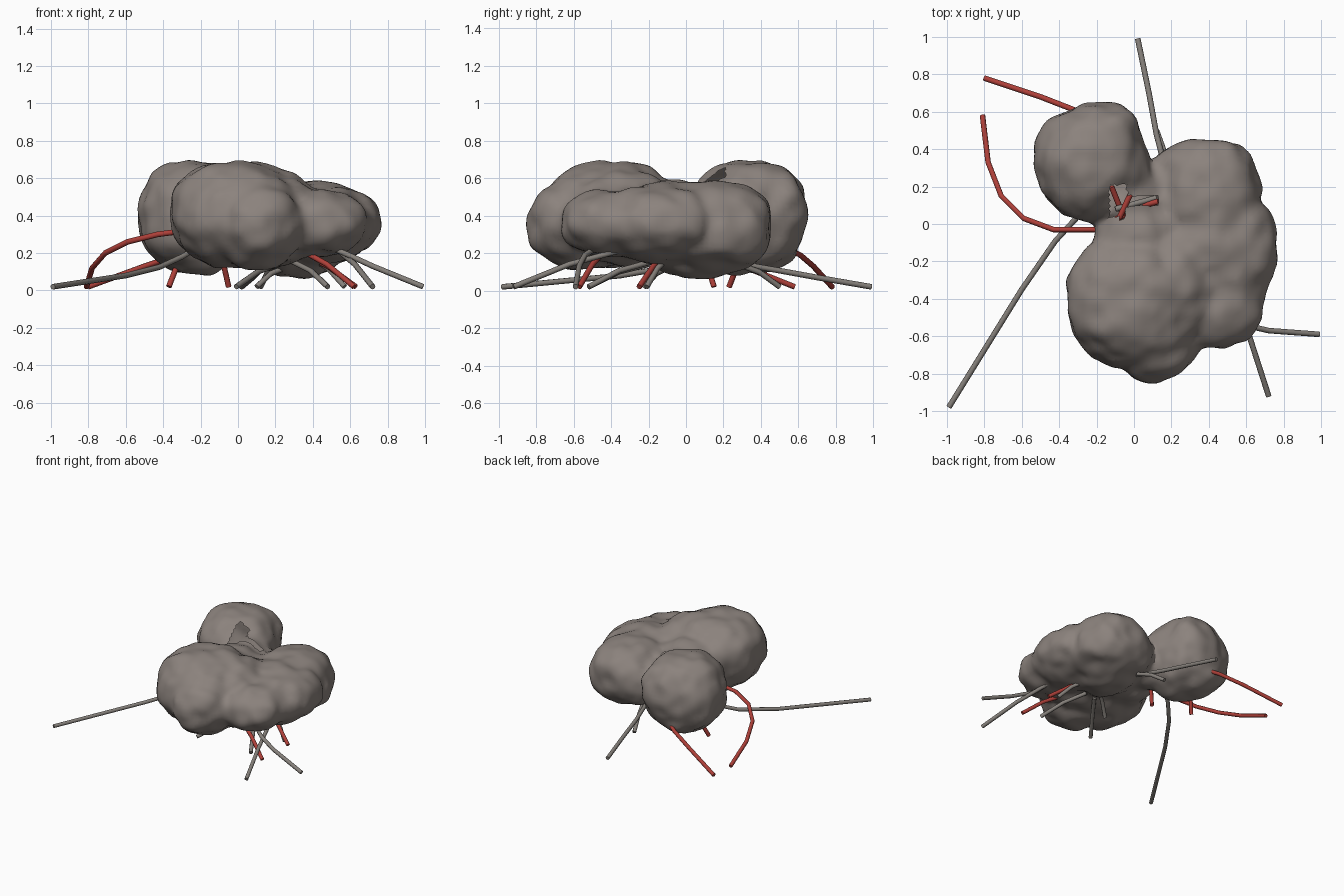
import bpy
import bmesh
from math import radians
from mathutils import Matrix, Vector, noise

cube = bpy.data.objects.get("Cube")
if cube:
    bpy.data.objects.remove(cube, do_unlink=True)


def material(name, rgb):
    mat = bpy.data.materials.new(name)
    mat.use_nodes = True
    mat.diffuse_color = (*rgb, 1)
    node = next(n for n in mat.node_tree.nodes if n.type == "BSDF_PRINCIPLED")
    node.inputs["Base Color"].default_value = (*rgb, 1)
    return mat


STONE = material("warm stone", (0.26, 0.225, 0.205))
GREY = material("tube grey", (0.24, 0.22, 0.2))
RED = material("dull red", (0.42, 0.05, 0.04))


def make_object(name, mesh, mat):
    obj = bpy.data.objects.new(name, mesh)
    bpy.context.collection.objects.link(obj)
    mesh.materials.clear()
    mesh.materials.append(mat)
    return obj


# Rock lobes: centre, radii, turn about z in degrees, squareness (2 is round)
lobes = [
    ((-0.23, 0.33, 0.395), (0.29, 0.30, 0.30), 20, 2.3),
    ((-0.17, 0.42, 0.42), (0.20, 0.22, 0.24), 0, 2.5),
    ((-0.01, -0.41, 0.41), (0.34, 0.35, 0.28), 0, 2.3),
    ((0.09, -0.57, 0.36), (0.25, 0.28, 0.24), 20, 2),
    ((0.20, -0.33, 0.39), (0.25, 0.32, 0.25), 0, 2),
    ((0.42, -0.13, 0.36), (0.35, 0.36, 0.21), 0, 2),
    ((0.39, 0.15, 0.34), (0.28, 0.31, 0.23), -10, 2.3),
    ((0.25, 0.24, 0.33), (0.18, 0.18, 0.19), 0, 2),
    ((0.42, -0.37, 0.36), (0.27, 0.30, 0.17), 20, 2.2),
    ((0.29, 0.03, 0.26), (0.22, 0.28, 0.20), 0, 2),
    ((0.02, -0.08, 0.37), (0.23, 0.25, 0.22), 0, 2),
    ((0.02, 0.13, 0.36), (0.18, 0.18, 0.19), 0, 2),
]
bm = bmesh.new()
for centre, radii, turn, power in lobes:
    place = (Matrix.Translation(centre) @ Matrix.Rotation(radians(turn), 4, "Z")
             @ Matrix.Diagonal((*radii, 1)))
    ball = bmesh.ops.create_icosphere(bm, subdivisions=4, radius=1)
    for v in ball["verts"]:
        size = sum(abs(c) ** power for c in v.co) ** (1 / power)
        v.co = place @ (v.co / size)
mesh = bpy.data.meshes.new("lobes")
bm.to_mesh(mesh)
bm.free()
rock = make_object("rock_body", mesh, STONE)

# Fuse the lobes into a single skin
fuse = rock.modifiers.new("fuse", "REMESH")
fuse.mode = "VOXEL"
fuse.voxel_size = 0.028
soften = rock.modifiers.new("soften", "SMOOTH")
soften.factor = 0.5
soften.iterations = 12
graph = bpy.context.evaluated_depsgraph_get()
skin = bpy.data.meshes.new_from_object(rock.evaluated_get(graph))
rock.modifiers.clear()
rock.data = skin
skin.materials.clear()
skin.materials.append(STONE)

# Lumpy weathering, then a ragged opening on top of the neck
bm = bmesh.new()
bm.from_mesh(skin)
bm.normal_update()
moves = []
for v in bm.verts:
    lump = 0.022 * noise.noise(v.co * 5) + 0.016 * noise.noise(v.co * 10)
    moves.append(v.normal * (lump + 0.008))
for v, move in zip(bm.verts, moves):
    v.co += move


def in_opening(face):
    c = face.calc_center_median()
    wide = -0.13 < c.x < -0.04 and 0.03 < c.y < 0.21
    arm = -0.05 < c.x < 0.13 and 0.09 < c.y < 0.15
    return face.normal.z > 0 and c.z > 0.35 and (wide or arm)


bmesh.ops.delete(bm, geom=[f for f in bm.faces if in_opening(f)], context="FACES")
bm.to_mesh(skin)
bm.free()
bpy.context.view_layer.objects.active = rock
rock.select_set(True)
bpy.ops.object.shade_smooth_by_angle(angle=radians(35))
rock.select_set(False)


# Jointed tubes, each a straight-sided bevelled path
def tube(name, points, mat):
    curve = bpy.data.curves.new(name, "CURVE")
    curve.dimensions = "3D"
    curve.bevel_depth = 0.015
    curve.bevel_resolution = 2
    curve.use_fill_caps = True
    path = curve.splines.new("POLY")
    path.points.add(len(points) - 1)
    for p, co in zip(path.points, points):
        p.co = (*co, 1)
    make_object(name, curve, mat)


tube("red_side_arc", [(-0.05, 0.05, 0.38), (-0.2, -0.03, 0.33), (-0.43, -0.03, 0.3),
                      (-0.59, 0.03, 0.26), (-0.71, 0.15, 0.2), (-0.78, 0.33, 0.12),
                      (-0.81, 0.58, 0.02)], RED)
tube("red_back_arc", [(-0.15, 0.5, 0.24), (-0.32, 0.61, 0.19), (-0.5, 0.68, 0.13),
                      (-0.8, 0.78, 0.02)], RED)
tube("grey_long_tube", [(-0.2, 0.12, 0.24), (-0.3, 0.04, 0.18), (-0.42, -0.09, 0.125),
                        (-0.6, -0.35, 0.08), (-0.99, -0.98, 0.02)], GREY)
tube("grey_back_tube", [(0.18, 0.25, 0.15), (0.12, 0.48, 0.11), (0.08, 0.7, 0.07),
                        (0.02, 0.99, 0.02)], GREY)
tube("grey_left_tube", [(0.45, -0.45, 0.25), (0.59, -0.54, 0.19), (0.72, -0.57, 0.13),
                        (0.99, -0.59, 0.02)], GREY)


# Shorter tubes: start and foot, bowed slightly upward in the middle
def short_tube(name, start, foot, mat):
    a, b = Vector(start), Vector((*foot, 0.02))
    tube(name, [a, (a + b) / 2 + Vector((0, 0, 0.02)), b], mat)


shorts = [
    ((0.53, -0.33, 0.22), (0.72, -0.92), GREY),
    ((0.20, 0.28, 0.14), (0.12, 0.5), GREY),
    ((0.30, -0.2, 0.15), (0.48, -0.52), GREY),
    ((0.40, -0.1, 0.17), (0.57, -0.21), GREY),
    ((0.22, -0.2, 0.14), (-0.01, -0.52), GREY),
    ((0.25, -0.1, 0.12), (0.10, -0.22), GREY),
    ((0.33, -0.43, 0.22), (0.62, -0.57), RED),
    ((0.33, -0.1, 0.20), (0.63, -0.25), RED),
    ((-0.30, 0.3, 0.16), (-0.37, 0.23), RED),
    ((-0.10, 0.08, 0.2), (-0.05, 0.15), RED),
]
for i, (start, foot, mat) in enumerate(shorts, 1):
    short_tube(f"{'red' if mat is RED else 'grey'}_short_tube_{i}", start, foot, mat)

# Tube ends crossing inside the neck opening
tube("red_neck_tube_1", [(-0.12, 0.2, 0.44), (-0.06, 0.05, 0.38)], RED)
tube("red_neck_tube_2", [(0.0, 0.2, 0.44), (-0.08, 0.03, 0.42)], RED)
tube("red_neck_tube_3", [(0.13, 0.12, 0.42), (0.05, 0.1, 0.4)], RED)
tube("grey_neck_tube", [(-0.1, 0.08, 0.42), (0.12, 0.14, 0.4)], GREY)
